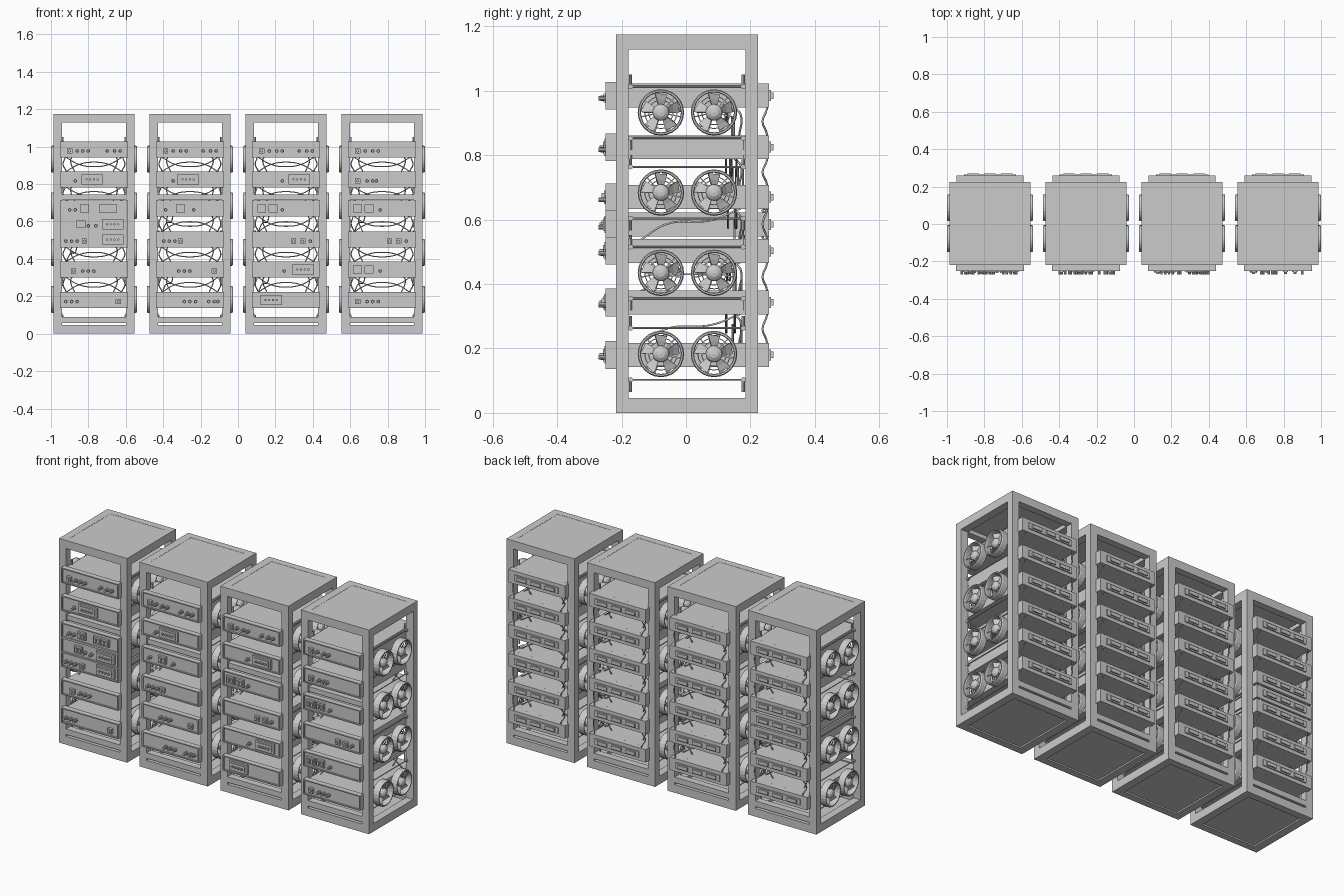
import bpy, bmesh, math, random
from mathutils import Matrix, Vector

if "Cube" in bpy.data.objects:
    bpy.data.objects.remove(bpy.data.objects["Cube"])

random.seed(4)
RACK_X = [-0.77, -0.257, 0.257, 0.77]
SLOTS = [0.985, 0.825, 0.67, 0.503, 0.343, 0.18]
SLOTS_DENSE = [0.985, 0.825, 0.67, 0.585, 0.503, 0.343, 0.18]
FAN_Z = [0.933, 0.684, 0.435, 0.183]
FAN_Y = [-0.078, 0.087]


def box(bm, x0, x1, y0, y1, z0, z1):
    m = Matrix.Translation(((x0 + x1) / 2, (y0 + y1) / 2, (z0 + z1) / 2)) @ \
        Matrix.Diagonal((x1 - x0, y1 - y0, z1 - z0, 1))
    bmesh.ops.create_cube(bm, size=1, matrix=m)


def rod(bm, c, r, length, axis, n=10, r2=None):
    rot = {'X': Matrix.Rotation(math.pi / 2, 4, 'Y'),
           'Y': Matrix.Rotation(math.pi / 2, 4, 'X'), 'Z': Matrix()}[axis]
    bmesh.ops.create_cone(bm, cap_ends=True, segments=n, radius1=r,
                          radius2=r if r2 is None else r2, depth=length,
                          matrix=Matrix.Translation(c) @ rot)


def lathe(bm, profile, n, closed):
    """Revolve (radius, x) points about the x axis."""
    rows = []
    for i in range(n):
        a = 2 * math.pi * i / n
        rows.append([bm.verts.new((x, r * math.cos(a), r * math.sin(a))) for r, x in profile])
    k = len(profile)
    for i in range(n):
        a, b = rows[i], rows[(i + 1) % n]
        for j in range(k if closed else k - 1):
            q = (j + 1) % k
            bm.faces.new((a[j], a[q], b[q], b[j]))


def mesh_from(name, build):
    bm = bmesh.new()
    build(bm)
    bmesh.ops.recalc_face_normals(bm, faces=bm.faces)
    me = bpy.data.meshes.new(name)
    bm.to_mesh(me)
    bm.free()
    return me


def place(name, me, loc, rz=0):
    ob = bpy.data.objects.new(name, me)
    ob.location = loc
    ob.rotation_euler.z = rz
    bpy.context.collection.objects.link(ob)
    return ob


# Open cabinet: four posts, top and bottom boxes, cross bars
def build_frame(bm):
    for s in (-1, 1):
        xs = sorted((s * 0.217, s * 0.172))
        for y0, y1 in ((-0.218, -0.178), (0.184, 0.224)):
            box(bm, *xs, y0, y1, 0, 1.175)
        for z0, z1 in ((0, 0.047), (1.128, 1.175)):
            box(bm, *xs, -0.178, 0.184, z0, z1)
    for y0, y1 in ((-0.218, -0.178), (0.184, 0.224)):
        for z0, z1 in ((0, 0.047), (0.058, 0.09), (1.128, 1.175)):
            box(bm, -0.172, 0.172, y0, y1, z0, z1)
    box(bm, -0.172, 0.172, -0.21, -0.18, 0.715, 0.743)
    box(bm, -0.172, 0.172, -0.178, 0.184, 0.008, 0.03)
    box(bm, -0.172, 0.172, -0.178, 0.184, 1.15, 1.174)


# Thin rails above and below every fan pair, with small end bolts
def build_rails(bm):
    for s in (-1, 1):
        for z in FAN_Z:
            for dz in (-0.08, 0.08):
                rod(bm, (s * 0.178, 0.003, z + dz), 0.003, 0.362, 'Y', 6)
                for y in (-0.172, 0.178):
                    rod(bm, (s * 0.176, y, z + dz), 0.008, 0.014, 'X', 8)
                    rod(bm, (s * 0.167, y, z + dz + 0.02 * (1 if dz > 0 else -1)), 0.005, 0.035, 'Z', 8)


# Equipment unit: faceplate, body, rear box, rear socket strip
def build_unit(bm):
    box(bm, -0.182, 0.182, -0.242, -0.218, -0.043, 0.043)
    for s in (-1, 1):
        box(bm, -0.182, 0.182, -0.25, -0.242, *sorted((s * 0.043, s * 0.037)))
        box(bm, *sorted((s * 0.182, s * 0.174)), -0.25, -0.242, -0.037, 0.037)
    box(bm, -0.17, 0.17, -0.218, 0.224, -0.037, 0.037)
    box(bm, -0.18, 0.18, 0.2241, 0.258, -0.037, 0.037)
    box(bm, -0.14, 0.14, 0.258, 0.264, -0.017, 0.017)
    for x in (-0.09, 0, 0.09):
        box(bm, x - 0.03, x + 0.03, 0.264, 0.271, -0.01, 0.01)


# Fan: housing ring, lip, wire guards, spokes, twisted blades, domed hub
def build_fan(bm):
    lathe(bm, [(0.072, 0.19), (0.072, 0.224), (0.069, 0.229), (0.064, 0.229),
               (0.062, 0.222), (0.064, 0.19)], 24, True)
    for r in (0.038, 0.05):
        lathe(bm, [(r - 0.0015, 0.19), (r - 0.0015, 0.193), (r + 0.0015, 0.193),
                   (r + 0.0015, 0.19)], 24, True)
    lathe(bm, [(0, 0.185), (0.026, 0.185), (0.026, 0.214), (0.022, 0.221),
               (0.013, 0.227), (0.0002, 0.229)], 16, False)
    for i in range(6):
        m = Matrix.Rotation(i * math.pi / 3 + 0.3, 4, 'X') @ Matrix.Translation((0.19, 0, 0.043)) \
            @ Matrix.Diagonal((0.004, 0.004, 0.046, 1))
        bmesh.ops.create_cube(bm, size=1, matrix=m)
    for i in range(5):
        turn = Matrix.Rotation(i * 2 * math.pi / 5, 4, 'X')
        pts = []
        for r, w, tilt in ((0.022, 0.011, 0.75), (0.04, 0.017, 0.6), (0.058, 0.02, 0.45)):
            for s in (-1, 1):
                for t in (-0.001, 0.001):
                    p = Matrix.Rotation(tilt, 3, 'Z') @ Vector((t, s * w, r - 0.003 * s))
                    pts.append(bm.verts.new(turn @ (p + Vector((0.206, 0, 0)))))
        for a in (0, 4):
            for q in ((0, 2, 6, 4), (1, 5, 7, 3), (0, 4, 5, 1), (2, 3, 7, 6)):
                bm.faces.new([pts[a + k] for k in q])
        bm.faces.new([pts[k] for k in (8, 10, 11, 9)])
        bm.faces.new([pts[k] for k in (0, 1, 3, 2)])


# Front controls: o = knob, s = socket, d = display tile, p = port panel
def control(bm, kind, x, z):
    if kind == 'o':
        rod(bm, (x, -0.246, z), 0.010, 0.012, 'Y', 10)
        rod(bm, (x, -0.26, z), 0.007, 0.022, 'Y', 10)
    elif kind == 's':
        box(bm, x - 0.014, x + 0.014, -0.256, -0.242, z - 0.014, z + 0.014)
        rod(bm, (x, -0.26, z), 0.008, 0.012, 'Y', 8)
    elif kind == 'd':
        box(bm, x - 0.024, x + 0.024, -0.255, -0.242, z - 0.021, z + 0.021)
        for s in (-1, 1):
            box(bm, x + s * 0.011 - 0.007, x + s * 0.011 + 0.007, -0.262, -0.255, z - 0.012, z + 0.012)
    else:
        box(bm, x - 0.058, x + 0.058, -0.253, -0.242, z - 0.027, z + 0.027)
        box(bm, x - 0.046, x + 0.046, -0.258, -0.253, z - 0.018, z + 0.018)
        for i in range(4):
            rod(bm, (x - 0.03 + i * 0.02, -0.263, z), 0.006, 0.012, 'Y', 8)


# Layout per rack and slot: kind followed by offsets in hundredths from the rack centre
LAYOUT = [
    ["s-13 o-9 o-6 o-3 o7 o11 o14", "o-10 p-1", "o-13 o-10 d-5 d5 d10", "d-7 o-3 o1 p10",
     "o-15 o-12 o-9 s-5 p10", "s-11 o-6 o-3 o0", "o-15 o-12 o-9 s13"],
    ["s-13 o-9 o-5 o-2 o7 o11 o14", "o-9 p-1", "o-13 d-5 o2", "o-14 o-11 o-8 s-5",
     "o-6 o-3 o0 s13", "o-3 o0 o3 o10 o13 o15"],
    ["s-13 o-9 o-5 o-2 o7 o11 o14", "o-2 p7", "d-13 d-7 o-2", "s4 s9 o13", "o-1 p9", "p-8"],
    ["s-13 o-9 o-5 o-2", "s-13 o-8 o-5 o-3", "d-13 d-7 o-1", "s4 s9 o13", "d-13 d-7 o-1",
     "s-13 o-8 o-5 o-2"],
]


def cable(name, loc, paths):
    cu = bpy.data.curves.new(name, 'CURVE')
    cu.dimensions = '3D'
    cu.bevel_depth = 0.0032
    cu.bevel_resolution = 1
    cu.resolution_u = 8
    cu.use_fill_caps = True
    for pts in paths:
        sp = cu.splines.new('BEZIER')
        sp.bezier_points.add(len(pts) - 1)
        for bp, p in zip(sp.bezier_points, pts):
            bp.co = p
            bp.handle_left_type = bp.handle_right_type = 'AUTO'
    place(name, cu, loc)


frame = mesh_from("frame", build_frame)
rails = mesh_from("fan_rails", build_rails)
unit = mesh_from("equipment_unit", build_unit)
fan = mesh_from("fan", build_fan)

for r, rx in enumerate(RACK_X):
    slots = SLOTS_DENSE if r == 0 else SLOTS
    place("rack_frame", frame, (rx, 0, 0))
    place("fan_rails", rails, (rx, 0, 0))
    for z in slots:
        place("equipment_unit", unit, (rx, 0, z))

    def build_controls(bm):
        for z, row in zip(slots, LAYOUT[r]):
            for item in row.split():
                control(bm, item[0], int(item[1:]) / 100, z - (0.008 if item[0] in 'os' else 0))
    place("front_controls", mesh_from("front_controls", build_controls), (rx, 0, 0))

    for z in FAN_Z:
        for y in FAN_Y:
            place("side_fan", fan, (rx, y, z))
            place("side_fan", fan, (rx, y, z), math.pi)

    # Cables crossing in the gaps, and links dangling behind the units
    inner, rear = [], []
    for i, (hi, lo) in enumerate(zip(slots, slots[1:])):
        top, bot = hi - 0.035, lo + 0.035
        mid = (top + bot) / 2
        if hi - lo > 0.1:
            y = 0.13 + random.uniform(-0.01, 0.03)
            inner.append([(-0.16, y, top), (-0.08, y, mid), (0, y, mid - 0.012), (0.08, y, mid), (0.16, y, top)])
            inner.append([(-0.16, y + 0.02, bot), (-0.08, y + 0.02, mid), (0, y + 0.02, mid + 0.012),
                          (0.08, y + 0.02, mid), (0.16, y + 0.02, bot)])
            for s in (-1, 1):
                inner.append([(s * 0.115, 0.15, top), (s * 0.125, 0.17, mid + 0.02), (s * 0.10, 0.165, bot)])
            if i in (2, 4):
                inner.append([(-0.15, -0.14, bot), (-0.13, -0.06, mid), (-0.1, 0.08, mid + 0.012), (-0.09, 0.17, top)])
        for s in (-1, 1):
            rear.append([(s * 0.15, 0.255, top - 0.0 + 0.02), (s * 0.155, 0.25, top - 0.01),
                         (s * 0.165, 0.238, mid), (s * 0.15, 0.25, bot + 0.01), (s * 0.15, 0.255, bot - 0.02)])
    cable("inner_cables", (rx, 0, 0), inner)
    cable("rear_cables", (rx, 0, 0), rear)
